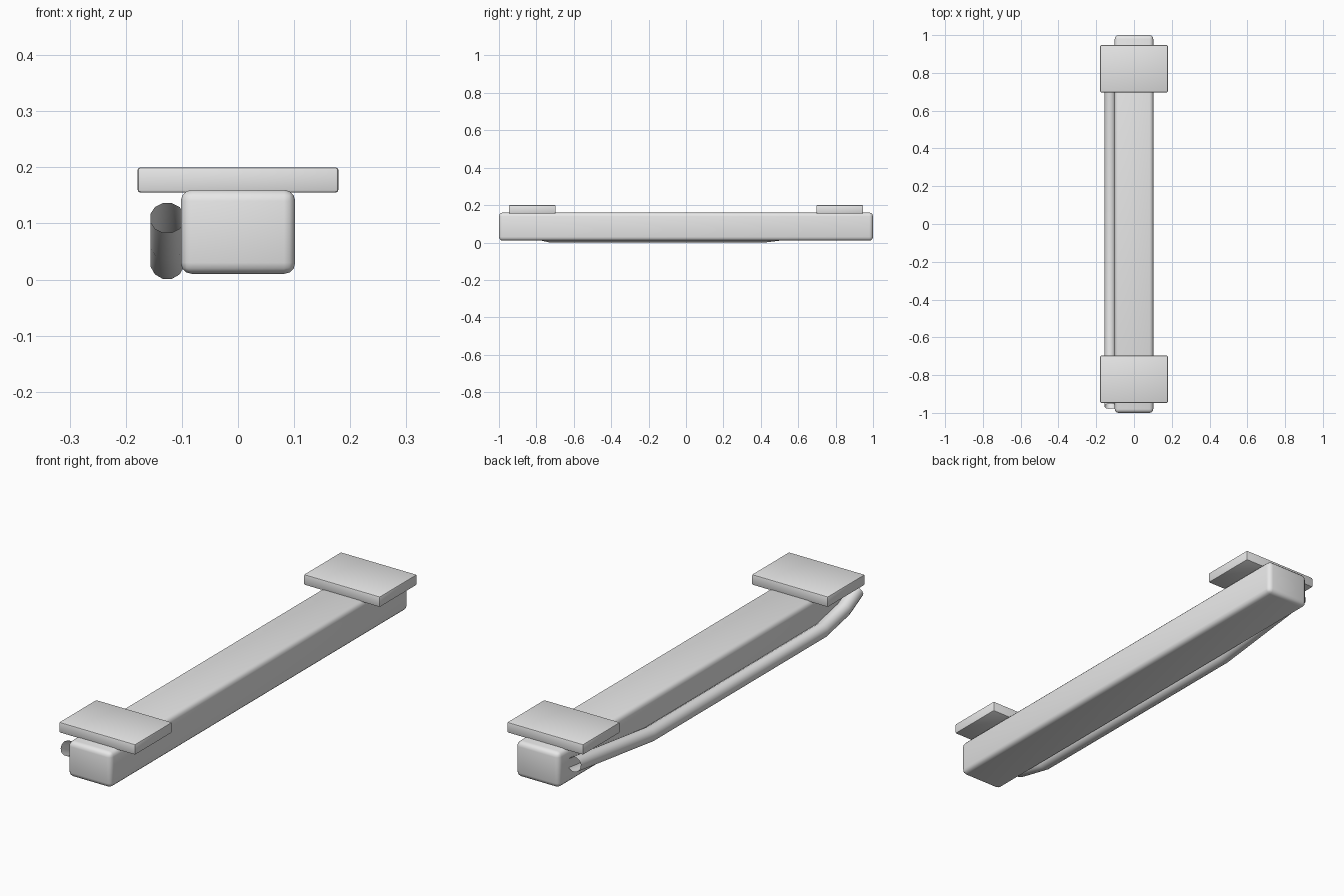
import bpy
import math
from mathutils import Vector

if "Cube" in bpy.data.objects:
    bpy.data.objects.remove(bpy.data.objects["Cube"])

grey = bpy.data.materials.new("plain grey")
grey.diffuse_color = (0.8, 0.8, 0.8, 1)
grey.use_nodes = True
grey.node_tree.nodes["Principled BSDF"].inputs["Base Color"].default_value = grey.diffuse_color


def smooth(obj, angle=35):
    bpy.ops.object.select_all(action='DESELECT')
    obj.select_set(True)
    bpy.context.view_layer.objects.active = obj
    bpy.ops.object.shade_smooth_by_angle(angle=math.radians(angle))


def rounded_box(name, size, center, width, segments):
    bpy.ops.mesh.primitive_cube_add(size=1, location=center)
    obj = bpy.context.object
    obj.name = name
    obj.scale = size
    bpy.ops.object.transform_apply(location=False, rotation=False, scale=True)
    bev = obj.modifiers.new("rounded edges", 'BEVEL')
    bev.width = width
    bev.segments = segments
    bpy.ops.object.modifier_apply(modifier=bev.name)
    obj.data.materials.append(grey)
    smooth(obj)
    return obj


# Main beam
rounded_box("beam", (0.204, 2.0, 0.15), (0, 0, 0.085), 0.02, 3)

# Mounting plates near both ends
for side, label in ((-1, "front"), (1, "back")):
    rounded_box(label + "_plate", (0.358, 0.25, 0.045),
                (0, side * 0.822, 0.1775), 0.005, 2)

# Side pipe: open ended, low in the middle and raised at both ends
path = [(-0.965, 0.11), (-0.88, 0.064), (-0.73, 0.031),
        (0.43, 0.031), (0.93, 0.095)]
pts = [Vector(p) for p in path]
radius, sides, pipe_x = 0.031, 12, -0.126
verts, faces = [], []
for i, p in enumerate(pts):
    before = (p - pts[i - 1]).normalized() if i > 0 else None
    after = (pts[i + 1] - p).normalized() if i < len(pts) - 1 else None
    along = ((before or after) + (after or before)).normalized()
    normal = Vector((-along.y, along.x))      # mitred ring direction in y, z
    for k in range(sides):
        a = math.tau * (k + 0.5) / sides
        q = p + normal * radius * math.sin(a)
        verts.append((pipe_x + radius * math.cos(a), q.x, q.y))
for i in range(len(pts) - 1):
    for k in range(sides):
        a, b = i * sides + k, i * sides + (k + 1) % sides
        faces.append((a, b, b + sides, a + sides)[::-1])
mesh = bpy.data.meshes.new("side_pipe")
mesh.from_pydata(verts, [], faces)
mesh.materials.append(grey)
pipe = bpy.data.objects.new("side_pipe", mesh)
bpy.context.collection.objects.link(pipe)
smooth(pipe)
